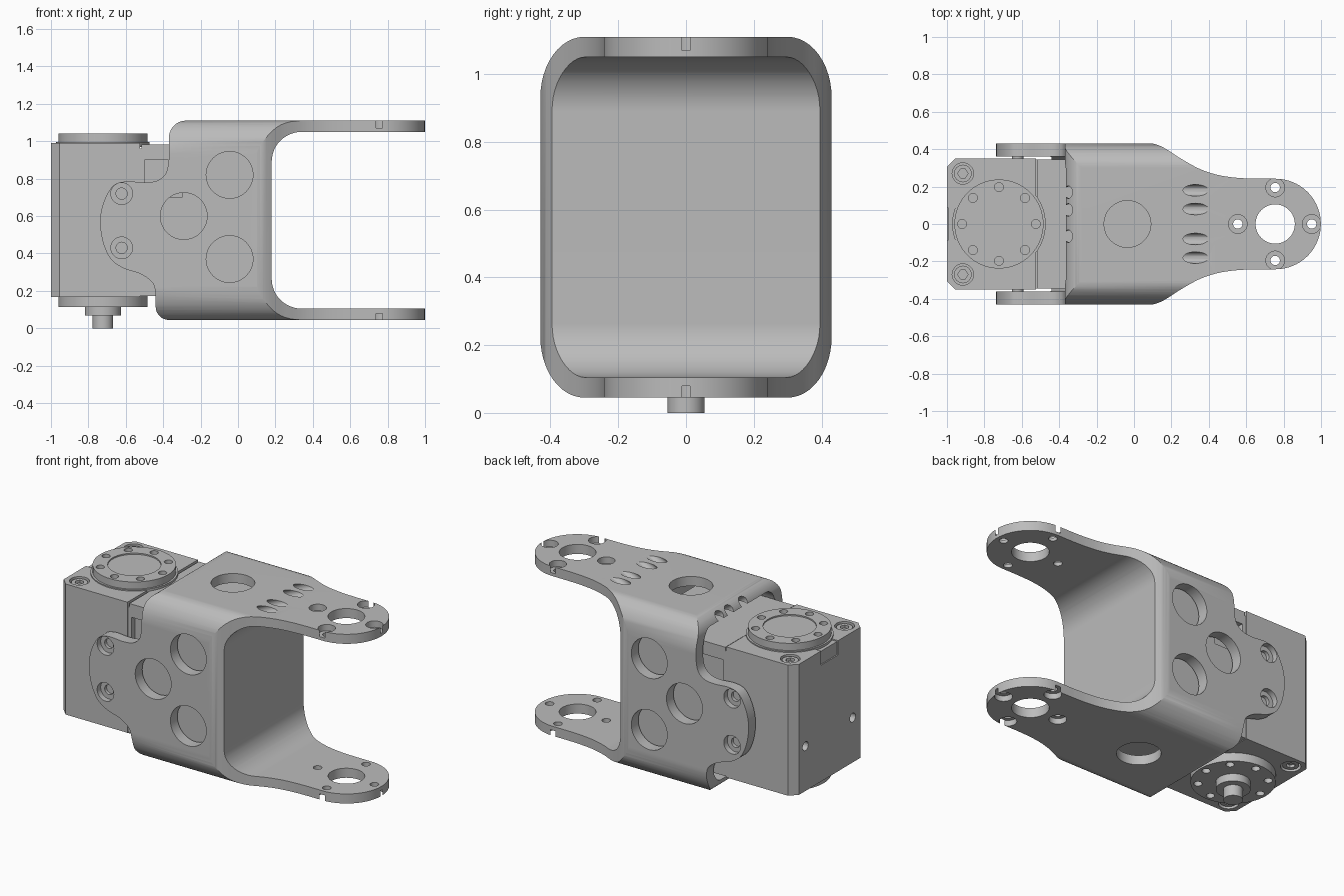
import bpy, bmesh
from math import pi, cos, sin, radians
from mathutils import Vector

cube = bpy.data.objects.get("Cube")
if cube:
    bpy.data.objects.remove(cube)

gray = bpy.data.materials.new("metal_gray")
gray.use_nodes = True
gray.diffuse_color = (0.5, 0.5, 0.5, 1)
gray.node_tree.nodes["Principled BSDF"].inputs["Base Color"].default_value = (0.5, 0.5, 0.5, 1)


# ---- helpers ----
def arc(cx, cy, rx, ry, a0, a1, n=12):
    return [(cx + rx * cos(radians(a0 + (a1 - a0) * i / n)),
             cy + ry * sin(radians(a0 + (a1 - a0) * i / n))) for i in range(n + 1)]


def spline(points, n=5):
    """Smooth curve through the points."""
    p = [Vector(q) for q in [points[0]] + points + [points[-1]]]
    out = []
    for a, b, c, d in zip(p, p[1:], p[2:], p[3:]):
        for i in range(n):
            t = i / n
            q = 0.5 * (2 * b + (c - a) * t + (2 * a - 5 * b + 4 * c - d) * t * t
                       + (3 * b - a - 3 * c + d) * t ** 3)
            out.append(tuple(q))
    return out + [points[-1]]


def prism(name, outline, axis, lo, hi):
    """Extrude a 2D outline along an axis between lo and hi."""
    place = {"x": lambda u, v, w: (w, u, v), "y": lambda u, v, w: (u, w, v),
             "z": lambda u, v, w: (u, v, w)}[axis]
    bm = bmesh.new()
    low = [bm.verts.new(place(u, v, lo)) for u, v in outline]
    high = [bm.verts.new(place(u, v, hi)) for u, v in outline]
    bm.faces.new(low)
    bm.faces.new(high)
    for i in range(len(low)):
        j = (i + 1) % len(low)
        bm.faces.new((low[i], low[j], high[j], high[i]))
    bmesh.ops.recalc_face_normals(bm, faces=bm.faces)
    mesh = bpy.data.meshes.new(name)
    bm.to_mesh(mesh)
    bm.free()
    mesh.materials.append(gray)
    obj = bpy.data.objects.new(name, mesh)
    bpy.context.collection.objects.link(obj)
    return obj


def disc(name, u, v, r, axis, lo, hi, n=32):
    return prism(name, arc(u, v, r, r, 0, 360 - 360 / n, n - 1), axis, lo, hi)


def box(name, x0, x1, y0, y1, z0, z1):
    return prism(name, [(x0, y0), (x1, y0), (x1, y1), (x0, y1)], "z", z0, z1)


def boolean(obj, tool, op="DIFFERENCE"):
    mod = obj.modifiers.new("cut", "BOOLEAN")
    mod.operation, mod.solver, mod.object = op, "EXACT", tool
    bpy.context.view_layer.objects.active = obj
    bpy.ops.object.modifier_apply(modifier=mod.name)
    bpy.data.objects.remove(tool)


def drill(obj, u, v, r, axis, lo, hi, n=32):
    boolean(obj, disc("drill", u, v, r, axis, lo, hi, n))


def drill_slanted(obj, start, direction, r, length):
    d = Vector(direction).normalized()
    tool = disc("drill", 0, 0, r, "z", -length / 2, length)
    tool.rotation_euler = d.to_track_quat("Z", "Y").to_euler()
    tool.location = start
    bpy.context.view_layer.update()
    boolean(obj, tool)


def rounded_rect(hy, z0, z1, ry, rz):
    return (arc(hy - ry, z1 - rz, ry, rz, 0, 90) + arc(ry - hy, z1 - rz, ry, rz, 90, 180)
            + arc(ry - hy, z0 + rz, ry, rz, 180, 270) + arc(hy - ry, z0 + rz, ry, rz, 270, 360))


TOP, BOTTOM, WALL = 1.11, 0.045, 0.06

# ---- bracket: side profile, plan outline and rounded section intersected ----
ear = spline([(-0.37, 0.9), (-0.385, 0.83), (-0.43, 0.79), (-0.5, 0.78), (-0.6, 0.785),
              (-0.67, 0.76), (-0.72, 0.67), (-0.737, 0.57), (-0.722, 0.46), (-0.68, 0.37),
              (-0.61, 0.32), (-0.52, 0.29), (-0.455, 0.24), (-0.44, 0.17)])
side = ([(1.1, TOP)] + arc(-0.28, TOP - 0.095, 0.09, 0.095, 90, 180) + ear
        + arc(-0.37, BOTTOM + 0.07, 0.07, 0.07, 180, 270)
        + [(1.1, BOTTOM), (1.1, BOTTOM + WALL)]
        + arc(0.34, BOTTOM + WALL + 0.16, 0.16, 0.16, 270, 180)
        + arc(0.34, TOP - WALL - 0.16, 0.16, 0.16, 180, 90) + [(1.1, TOP - WALL)])
bracket = prism("bracket", side, "y", -0.6, 0.6)

flank = spline([(0.08, 0.435), (0.15, 0.413), (0.25, 0.35), (0.35, 0.295), (0.45, 0.262),
                (0.55, 0.247), (0.65, 0.242)])
half = [(-0.9, 0.435)] + flank + arc(0.757, 0, 0.242, 0.242, 90, 0, 20)
plan = half + [(x, -y) for x, y in reversed(half[:-1])]
boolean(bracket, prism("plan", plan, "z", -0.2, 1.4), "INTERSECT")
boolean(bracket, prism("section", rounded_rect(0.43, BOTTOM, TOP, 0.13, 0.18), "x", -1.2, 1.2),
        "INTERSECT")
cavity = rounded_rect(0.36, BOTTOM + WALL, TOP - WALL, 0.08, 0.12)
boolean(bracket, prism("cavity", cavity, "x", -1.3, 0.12))

# Large lightening holes through both sides and through top and bottom
for x, z in ((-0.045, 0.82), (-0.045, 0.37), (-0.29, 0.6)):
    drill(bracket, x, z, 0.125, "y", -0.6, 0.6, 48)
drill(bracket, -0.035, 0, 0.125, "z", -0.2, 1.4, 48)

# Ear screw holes with counterbores
for z in (0.72, 0.43):
    drill(bracket, -0.622, z, 0.03, "y", -0.6, 0.6)
    for lo, hi in ((-0.6, -0.395), (0.395, 0.6)):
        drill(bracket, -0.622, z, 0.058, "y", lo, hi)

# Arm bores
drill(bracket, 0.755, 0, 0.105, "z", -0.2, 1.4, 48)
for x, y in ((0.555, 0), (0.95, 0), (0.755, 0.195), (0.755, -0.195)):
    drill(bracket, x, y, 0.025, "z", -0.2, 1.4)
    drill(bracket, x, y, 0.05, "z", TOP - 0.04, 1.4)
    drill(bracket, x, y, 0.05, "z", -0.2, BOTTOM + 0.035)

# Slanted cable holes
for y in (0.18, 0.08, -0.08, -0.18):
    drill_slanted(bracket, (0.33, y, TOP), (-0.89, 0, -0.46), 0.031, 0.17)
for y in (0.17, 0.075, -0.065):
    drill_slanted(bracket, (-0.352, y, 1.07), (0.8, 0, -0.6), 0.034, 0.14)

# ---- motor housing ----
rear = [(-1, 0.305), (-0.955, 0.35), (-0.525, 0.35)]
rear_case = prism("rear_case", rear + [(x, -y) for x, y in reversed(rear)], "z", 0.168, 0.99)
front_case = box("front_case", -0.525, 0.1, -0.345, 0.345, 0.172, 0.983)
for s in (-1, 1):
    y0, y1 = sorted((s * 0.31, s * 0.5))
    boolean(front_case, box("recess", -0.5, -0.3, y0, y1, 0.7, 0.9))
seam = box("seam", -0.525, -0.515, -0.5, 0.5, 0.96, 1.1)
boolean(front_case, seam)

# Rear face holes and top tab notch
for y in (0.24, -0.23):
    drill(rear_case, y, 0.45, 0.028, "x", -1.1, -0.95)
boolean(rear_case, box("notch", -1.1, -0.992, -0.085, 0.085, 0.9, 1.1))
boolean(rear_case, box("notch", -1.1, -0.955, -0.085, 0.085, 0.982, 1.1))

# Corner screws, top and bottom
parts = [bracket, rear_case, front_case]
for y in (0.27, -0.27):
    for label, lo, hi, s0, s1, h0, h1 in (
            ("top", 0.955, 1.1, 0.95, 0.982, 0.965, 1.1),
            ("bottom", 0.0, 0.203, 0.176, 0.208, 0.0, 0.193)):
        drill(rear_case, -0.915, y, 0.057, "z", lo, hi)
        screw = disc(label + "_corner_screw", -0.915, y, 0.047, "z", s0, s1)
        drill(screw, -0.915, y, 0.027, "z", h0, h1, 6)
        parts.append(screw)

# Ear screws
for z in (0.72, 0.43):
    for s in (-1, 1):
        lo, hi = sorted((s * 0.34, s * 0.375))
        parts.append(disc("ear_screw", -0.622, z, 0.03, "y", lo, hi))

# ---- output horns ----
CX = -0.722
horn_top = disc("top_horn", CX, 0, 0.238, "z", 0.985, 1.042, 64)
horn_bottom = disc("bottom_horn", CX, 0, 0.238, "z", 0.115, 0.172, 64)
for i in range(8):
    x, y = CX + 0.197 * cos(i * pi / 4), 0.197 * sin(i * pi / 4)
    drill(horn_top, x, y, 0.024, "z", 1.0, 1.1, 20)
    drill(horn_bottom, x, y, 0.024, "z", 0.0, 0.155, 20)
drill(horn_top, CX, 0, 0.152, "z", 1.034, 1.1, 48)
parts += [horn_top, horn_bottom,
          disc("horn_seat", CX, 0, 0.25, "z", 0.97, 0.997, 64),
          disc("bottom_hub", CX, 0, 0.097, "z", 0.068, 0.12, 40),
          disc("bottom_shaft", CX, 0, 0.055, "z", 0.0, 0.07, 32)]

# ---- shading ----
for obj in parts:
    bpy.ops.object.select_all(action="DESELECT")
    obj.select_set(True)
    bpy.context.view_layer.objects.active = obj
    bpy.ops.object.shade_smooth_by_angle(angle=radians(28))
    weighted = obj.modifiers.new("weighted_normals", "WEIGHTED_NORMAL")
    weighted.keep_sharp = True
